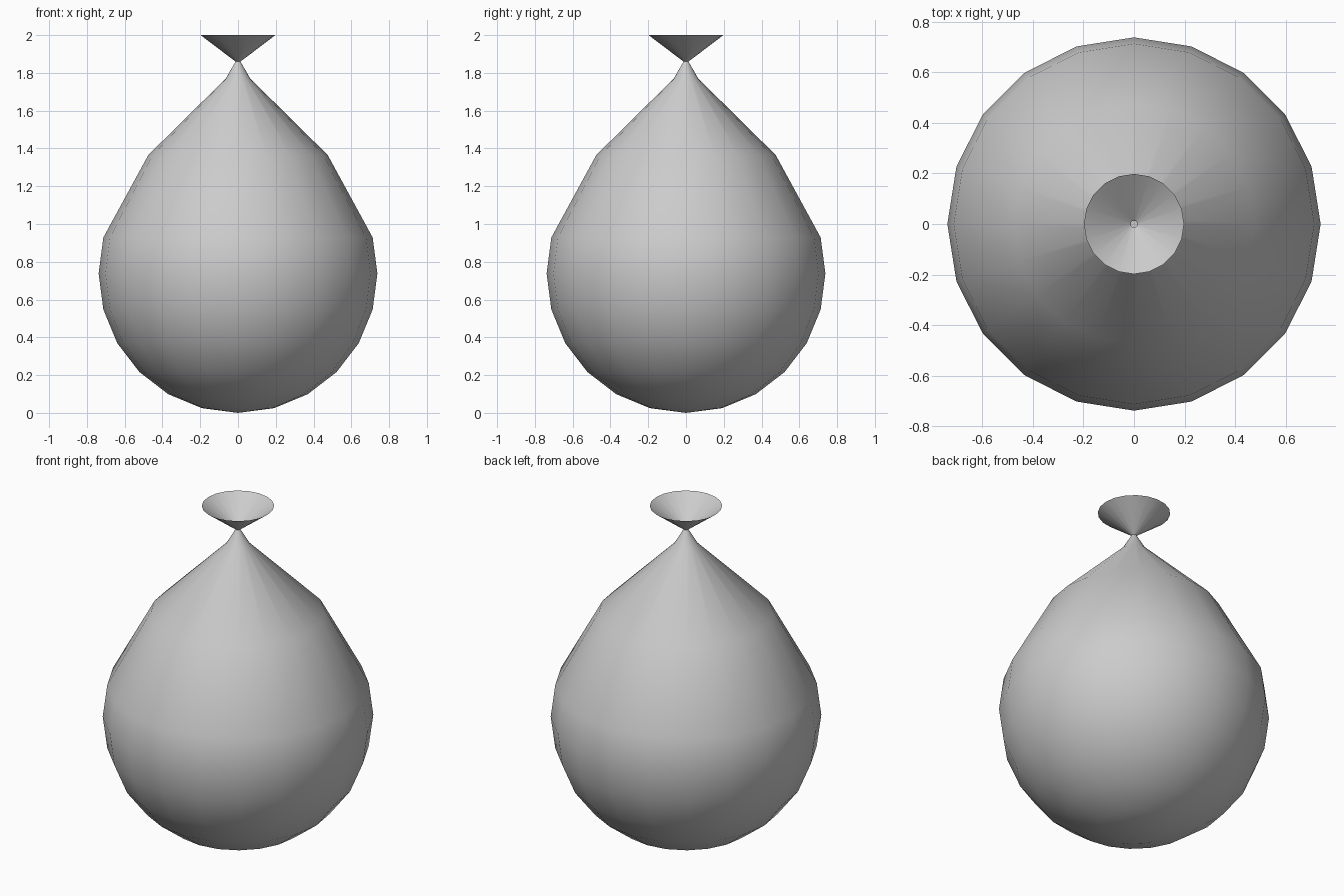
import bpy, bmesh
from math import sin, cos, pi, radians

if "Cube" in bpy.data.objects:
    bpy.data.objects.remove(bpy.data.objects["Cube"])

SIDES = 20
R = 0.738


def lathe(name, profile):
    """Revolve (radius, z) points around z; a zero radius makes a pole."""
    bm = bmesh.new()
    rings = []
    for r, z in profile:
        n = 1 if r == 0 else SIDES
        rings.append([bm.verts.new((r * cos(2 * pi * i / SIDES),
                                    r * sin(2 * pi * i / SIDES), z)) for i in range(n)])
    for low, high in zip(rings, rings[1:]):
        for i in range(SIDES):
            j = (i + 1) % SIDES
            if len(low) == 1:
                bm.faces.new((low[0], high[j], high[i]))
            else:
                bm.faces.new((low[i], low[j], high[j], high[i]))
    mesh = bpy.data.meshes.new(name)
    bm.to_mesh(mesh)
    bm.free()
    obj = bpy.data.objects.new(name, mesh)
    bpy.context.collection.objects.link(obj)
    bpy.ops.object.select_all(action='DESELECT')
    obj.select_set(True)
    bpy.context.view_layer.objects.active = obj
    bpy.ops.object.shade_smooth_by_angle(angle=radians(50))
    return obj


# Round lower body: sphere rings every 15 degrees
profile = [(0, 0)]
profile += [(R * sin(radians(a)), R - R * cos(radians(a))) for a in range(15, 106, 15)]
# Stretched shoulder, pinched neck and open flared mouth
profile += [(0.475, 1.365), (0.065, 1.77), (0.013, 1.86), (0.198, 2.0)]

lathe("balloon_body", profile)
